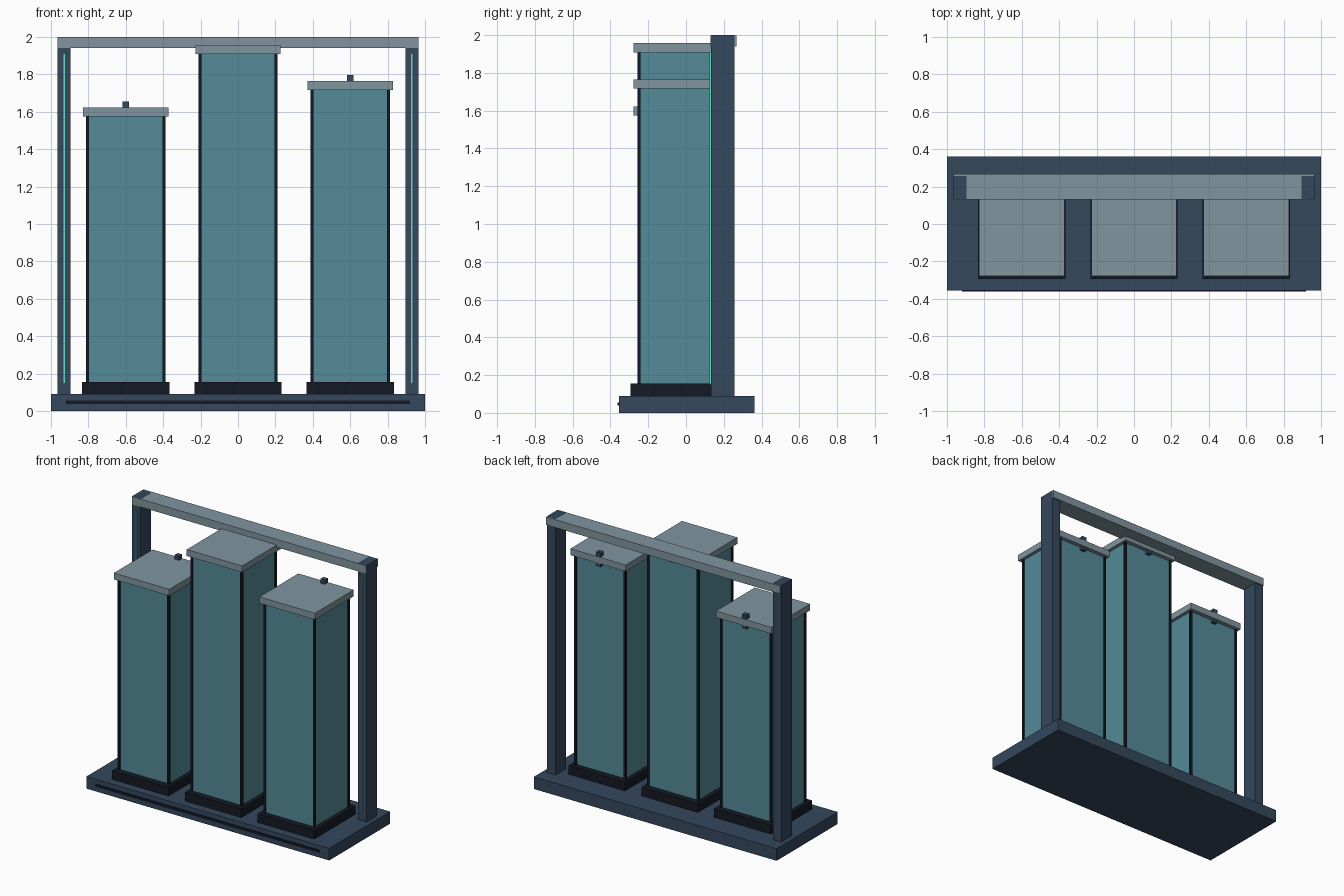
import bpy

if "Cube" in bpy.data.objects:
    bpy.data.objects.remove(bpy.data.objects["Cube"])


def material(name, rgb):
    m = bpy.data.materials.new(name)
    m.diffuse_color = (*rgb, 1)
    m.use_nodes = True
    m.node_tree.nodes["Principled BSDF"].inputs["Base Color"].default_value = m.diffuse_color
    return m


NAVY = material("navy metal", (0.035, 0.065, 0.11))
GLASS = material("teal glass", (0.09, 0.26, 0.32))
GREY = material("brushed grey", (0.22, 0.30, 0.35))
BLACK = material("black rubber", (0.007, 0.01, 0.017))
GLOW = material("glow strip", (0.12, 0.75, 0.62))


def box(name, x, y, z, mat):
    """Box from (min, max) ranges on each axis."""
    bpy.ops.mesh.primitive_cube_add(
        size=1, location=[(a + b) / 2 for a, b in (x, y, z)])
    ob = bpy.context.object
    ob.name = name
    ob.scale = [b - a for a, b in (x, y, z)]
    bpy.ops.object.transform_apply(location=False, rotation=False, scale=True)
    ob.data.materials.append(mat)
    return ob


def around(c, half):
    return (c - half, c + half)


# Base slab with dark strip along the front
box("base", (-1, 1), (-0.355, 0.362), (0, 0.09), NAVY)
box("front_strip", (-0.92, 0.92), (-0.362, -0.35), (0.038, 0.056), BLACK)

# Rear frame: two posts with light strips, and a top beam
for side, sx in (("left", -1), ("right", 1)):
    box(f"{side}_frame_post", around(sx * 0.93, 0.035), (0.133, 0.257), (0.09, 2.0), NAVY)
    box(f"{side}_light_strip", around(sx * 0.93, 0.004), (0.125, 0.135), (0.15, 1.91), GLOW)
box("top_beam", (-0.964, 0.964), (0.13, 0.268), (1.94, 1.999), GREY)

# Three towers: plinth, glass body, corner rails, cap and rear connector
CY = -0.05
for label, cx, top in (("left", -0.6, 1.622), ("middle", 0, 1.957), ("right", 0.6, 1.765)):
    under = top - 0.048
    box(f"{label}_plinth", around(cx, 0.233), around(CY, 0.243), (0.09, 0.155), BLACK)
    box(f"{label}_glass", around(cx, 0.203), around(CY, 0.197), (0.155, under), GLASS)
    for sx in (-1, 1):
        for sy in (-1, 1):
            box(f"{label}_corner_rail", around(cx + sx * 0.204, 0.008),
                around(CY + sy * 0.198, 0.008), (0.155, under), BLACK)
    box(f"{label}_cap", around(cx, 0.228), around(CY, 0.228), (under, top), GREY)
    box(f"{label}_connector", around(cx, 0.018), (0.138, 0.174),
        (under - 0.025, top + 0.032), NAVY)
